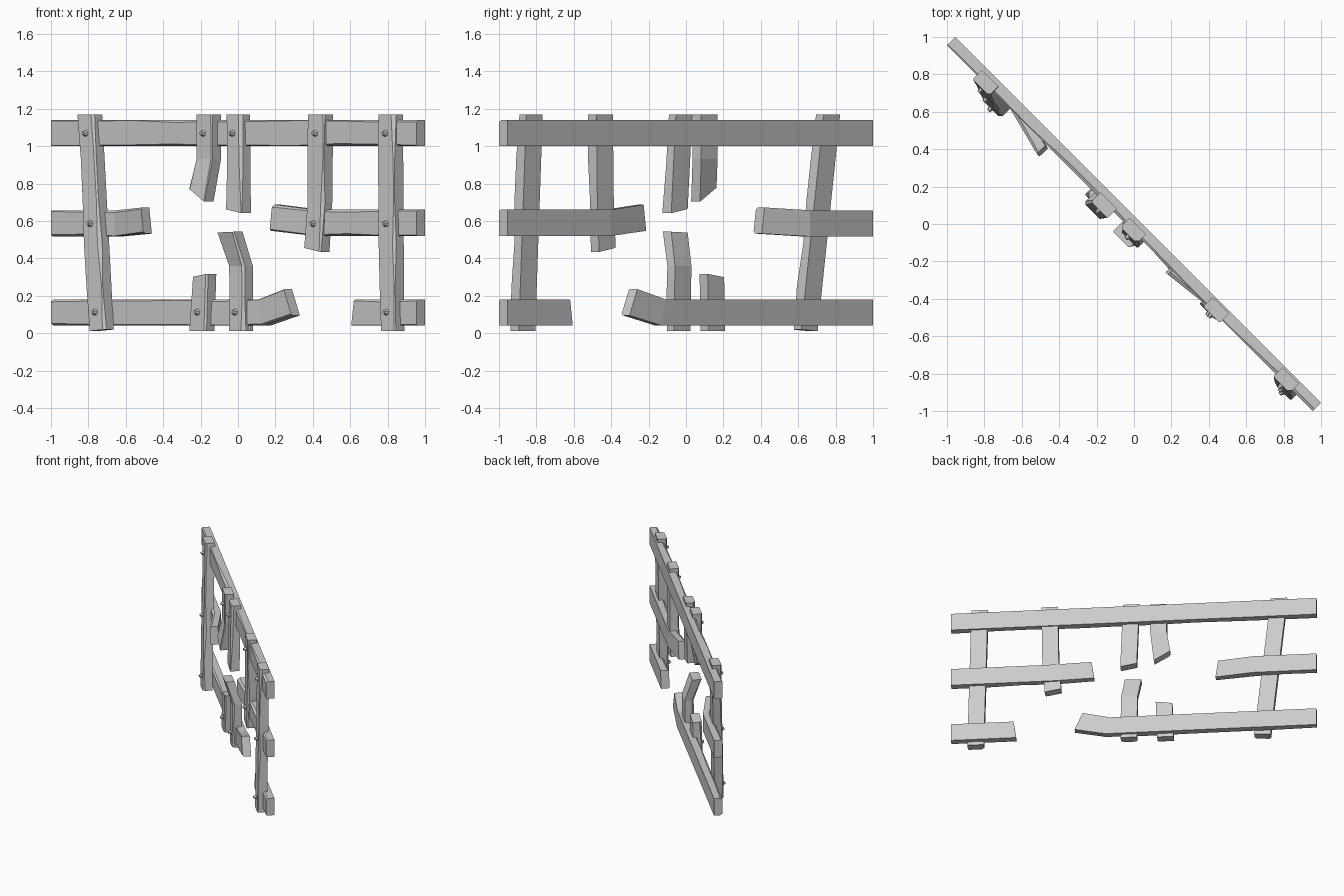
import bpy, bmesh, random
from mathutils import Matrix, Vector

random.seed(4)
old = bpy.data.objects.get("Cube")
if old:
    bpy.data.objects.remove(old, do_unlink=True)

grey = bpy.data.materials.new("weathered_grey")
grey.use_nodes = True
grey.diffuse_color = (0.6, 0.6, 0.6, 1)
grey.node_tree.nodes["Principled BSDF"].inputs["Base Color"].default_value = (0.6, 0.6, 0.6, 1)


def place(s, e, z):
    """Fence runs diagonally: s along it, e out of its front."""
    return Vector((s - e, -s - e, z))


def finish(name, bm):
    bmesh.ops.recalc_face_normals(bm, faces=bm.faces)
    mesh = bpy.data.meshes.new(name)
    bm.to_mesh(mesh)
    bm.free()
    mesh.materials.append(grey)
    obj = bpy.data.objects.new(name, mesh)
    bpy.context.collection.objects.link(obj)
    return obj


def refine(path, step=0.22):
    """Add stations between path points so the worn edges can vary."""
    out = [path[0]]
    for a, b in zip(path, path[1:]):
        n = max(1, round((Vector(b[:3]) - Vector(a[:3])).length / step))
        out += [tuple(p + (q - p) * i / n for p, q in zip(a, b)) for i in range(1, n + 1)]
    return out


def plank(name, path, half_w, half_d, upright):
    """Loft a plank with chipped front edges; path = (s, e, z, end skew)."""
    bm = bmesh.new()
    rings = []
    for s, e, z, skew in refine(path):
        c1, c2 = random.uniform(0.002, 0.014), random.uniform(0.002, 0.014)
        section = [(-half_w, -half_d), (half_w, -half_d), (half_w, half_d - c1),
                   (half_w - c1, half_d), (c2 - half_w, half_d), (-half_w, half_d - c2)]
        ring = []
        for w, d in section:
            if upright:
                p = place(s + w, e + d, z + skew * w)
            else:
                p = place(s + skew * w, e + d, z + w)
            ring.append(bm.verts.new(p))
        rings.append(ring)
    for a, b in zip(rings, rings[1:]):
        for i in range(6):
            j = (i + 1) % 6
            bm.faces.new((a[i], a[j], b[j], b[i]))
    bm.faces.new(rings[0])
    bm.faces.new(rings[-1])
    return finish(name, bm)


# Horizontal rails
END = 0.9775
rails = {
    "top_rail": [(-END, 0, 1.07, 0), (END, 0, 1.07, 0)],
    "middle_rail_right": [(-END, 0, 0.587, 0), (-0.64, 0, 0.587, 0), (-0.44, 0.05, 0.602, -0.1)],
    "middle_rail_left": [(END, 0, 0.59, 0), (0.42, 0, 0.59, 0), (0.22, 0.022, 0.617, 0.1)],
    "bottom_rail_right": [(-END, 0, 0.11, 0), (0.14, 0, 0.11, -0.15), (0.295, 0.008, 0.165, -0.3)],
    "bottom_rail_left": [(END, 0, 0.11, 0), (0.635, 0, 0.11, 0.1)],
}
for name, path in rails.items():
    plank(name, path, 0.07, 0.0225, False)

# Upright boards, each with the heights of its bolts
TOP, MID, LOW = 1.068, 0.585, 0.112
uprights = {
    "right_post": ([(-0.775, 0.02, 1.168, 0), (-0.684, 0.049, 0.015, 0.1)], (TOP, MID, LOW)),
    "broken_upper_board": ([(-0.13, 0.03, 1.168, 0), (-0.13, 0.03, 0.93, 0),
                            (-0.147, 0.053, 0.74, -0.85)], (TOP,)),
    "split_upper_board": ([(0.015, 0.02, 1.168, 0), (0.03, 0.03, 0.652, -0.25)], (TOP,)),
    "bent_lower_board": ([(0.0275, 0.0175, 0.012, 0), (0.025, 0.015, 0.36, 0),
                          (0.0075, 0.0525, 0.54, 0.05)], (LOW,)),
    "short_lower_board": ([(-0.167, 0.0275, 0.012, 0), (-0.16, 0.025, 0.308, 0.2)], (LOW,)),
    "snapped_long_board": ([(0.45, 0.01, 1.168, 0), (0.445, 0.01, 0.7, 0),
                            (0.4325, 0.0125, 0.445, -0.25)], (TOP, MID)),
    "left_post": ([(0.824, 0.011, 1.168, 0), (0.8475, 0.0275, 0.012, 0)], (TOP, MID, LOW)),
}
HALF_D = 0.025
turn = Vector((0, 0, 1)).rotation_difference(Vector((-1, -1, 0))).to_matrix().to_4x4()

for name, (path, heights) in uprights.items():
    plank(name, path, 0.044, HALF_D, True)
    # Faceted bolt heads on the front face
    for z in heights:
        for a, b in zip(path, path[1:]):
            if min(a[2], b[2]) <= z <= max(a[2], b[2]):
                t = (z - a[2]) / (b[2] - a[2])
                s, e = (a[k] + (b[k] - a[k]) * t for k in (0, 1))
                bm = bmesh.new()
                spot = Matrix.Translation(place(s, e + HALF_D + 0.005, z)) @ turn
                bmesh.ops.create_cone(bm, cap_ends=True, segments=6, radius1=0.022,
                                      radius2=0.009, depth=0.03, matrix=spot)
                finish(name + "_bolt", bm)
